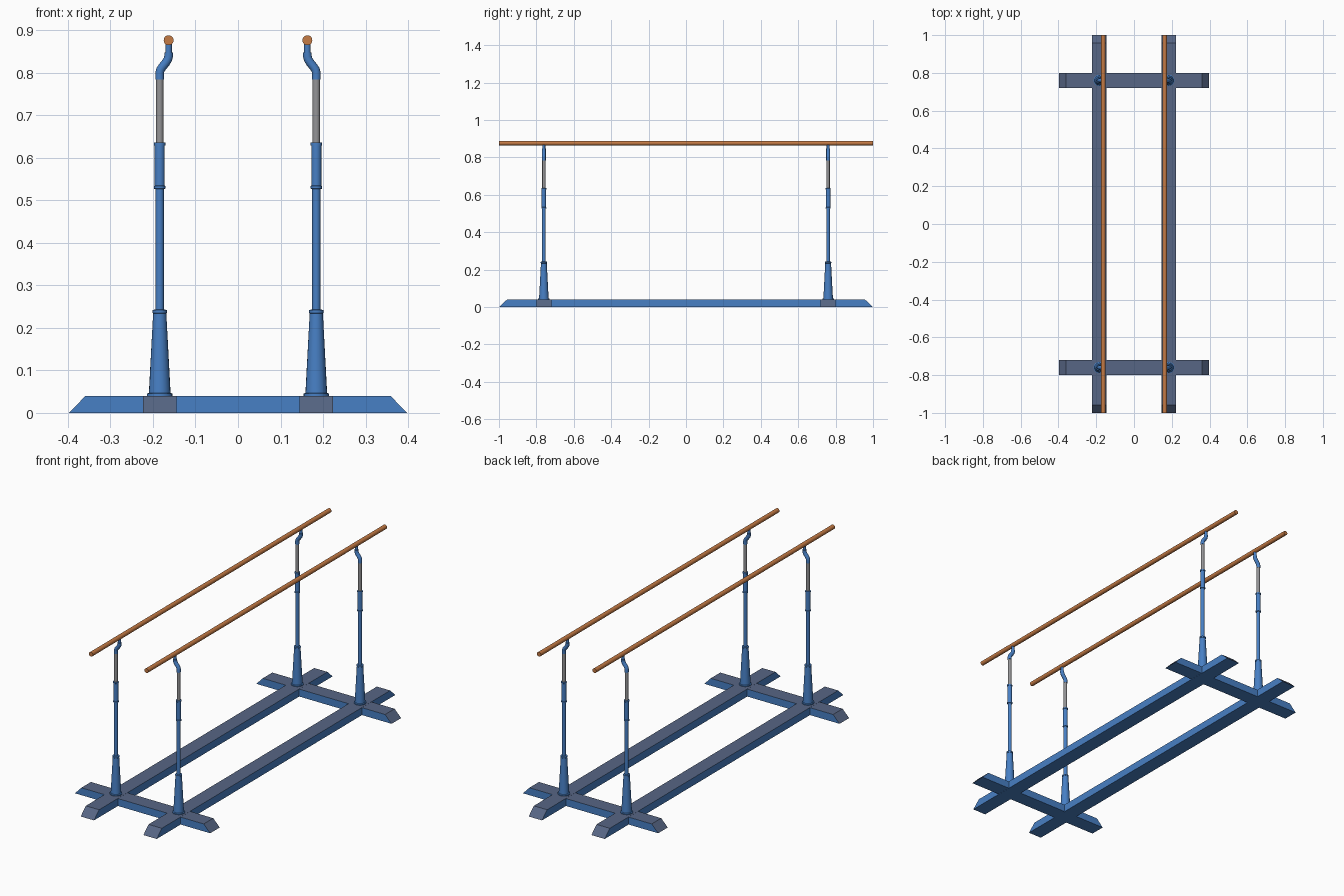
import bpy, bmesh, math
from mathutils import Vector

if "Cube" in bpy.data.objects:
    bpy.data.objects.remove(bpy.data.objects["Cube"])


def material(name, srgb):
    m = bpy.data.materials.new(name)
    lin = [((c + 0.055) / 1.055) ** 2.4 if c > 0.04 else c / 12.92 for c in srgb]
    m.diffuse_color = (*lin, 1)
    m.use_nodes = True
    m.node_tree.nodes["Principled BSDF"].inputs["Base Color"].default_value = m.diffuse_color
    return m


BLUE = material("blue paint", (0.28, 0.50, 0.77))
SLATE = material("slate top", (0.34, 0.40, 0.52))
STEEL = material("grey steel", (0.58, 0.58, 0.59))
WOOD = material("orange wood", (0.77, 0.48, 0.27))

POST_X, POST_Y, BAR_X, BAR_Z = 0.184, 0.76, 0.163, 0.876


def make_object(name, bm, mats):
    bmesh.ops.recalc_face_normals(bm, faces=bm.faces)
    me = bpy.data.meshes.new(name)
    bm.to_mesh(me)
    bm.free()
    for m in mats:
        me.materials.append(m)
    ob = bpy.data.objects.new(name, me)
    bpy.context.collection.objects.link(ob)
    return ob


def sweep(name, path, mat, sides=20):
    """Round tube through (point, radius) stations, smooth with sharp edges."""
    bm = bmesh.new()
    pts = [Vector(p) for p, r in path]
    rings = []
    for i, (p, r) in enumerate(path):
        t = (pts[min(i + 1, len(pts) - 1)] - pts[max(i - 1, 0)]).normalized()
        u = t.cross(Vector((0, 1, 0)) if abs(t.y) < 0.9 else Vector((1, 0, 0))).normalized()
        v = t.cross(u)
        rings.append([bm.verts.new(pts[i] + r * (u * math.cos(a) + v * math.sin(a)))
                      for a in (2 * math.pi * k / sides for k in range(sides))])
    for a, b in zip(rings, rings[1:]):
        for k in range(sides):
            n = (k + 1) % sides
            bm.faces.new((a[k], a[n], b[n], b[k]))
    bm.faces.new(rings[0])
    bm.faces.new(rings[-1])
    ob = make_object(name, bm, [mat])
    bpy.ops.object.select_all(action='DESELECT')
    ob.select_set(True)
    bpy.context.view_layer.objects.active = ob
    bpy.ops.object.shade_smooth_by_angle(angle=math.radians(40))
    return ob


def base_beam(name, centre, half_len, half_top, half_w, height, along_y):
    """Beam with sloped ends; upward faces are slate, the rest blue."""
    bm = bmesh.new()
    prof = [(-half_len, 0), (half_len, 0), (half_top, height), (-half_top, height)]
    f = bm.faces.new([bm.verts.new((0, l, z) if along_y else (l, 0, z)) for l, z in prof])
    axis = Vector((1, 0, 0)) if along_y else Vector((0, 1, 0))
    bmesh.ops.translate(bm, verts=bm.verts, vec=centre - axis * half_w)
    geo = bmesh.ops.extrude_face_region(bm, geom=[f], use_keep_orig=True)
    bmesh.ops.translate(bm, vec=axis * 2 * half_w,
                        verts=[g for g in geo["geom"] if isinstance(g, bmesh.types.BMVert)])
    bmesh.ops.recalc_face_normals(bm, faces=bm.faces)
    for face in bm.faces:
        face.material_index = 1 if face.normal.z > 0.1 else 0
    make_object(name, bm, [BLUE, SLATE])


# Post profile as (radius, height): flange, cone, lower tube, collars
POST = [(0.030, 0.036), (0.030, 0.045), (0.0255, 0.047), (0.0155, 0.234), (0.0170, 0.235),
        (0.0170, 0.242), (0.0098, 0.243), (0.0098, 0.526), (0.0135, 0.527), (0.0135, 0.533),
        (0.0118, 0.534), (0.0118, 0.628), (0.0135, 0.629), (0.0135, 0.635), (0.0095, 0.636)]
# Swan neck path as (share of the shift toward the bar, height, radius)
NECK = [(0, 0.784, 0.0102), (0, 0.800, 0.0102), (0.09, 0.807, 0.0102), (0.33, 0.814, 0.0102),
        (0.67, 0.823, 0.0102), (0.91, 0.831, 0.0102), (1, 0.838, 0.0102), (1, 0.847, 0.0102)]

for sx, side in ((-1, "left"), (1, "right")):
    # Long base beam and hand bar
    base_beam(f"{side}_base_beam", Vector((sx * POST_X, 0, 0)), 1.0, 0.957, 0.039, 0.04, True)
    sweep(f"{side}_hand_bar", [((sx * BAR_X, -1, BAR_Z), 0.0117), ((sx * BAR_X, 1, BAR_Z), 0.0117)], WOOD)
    for sy, end in ((-1, "front"), (1, "back")):
        x, y, tag = sx * POST_X, sy * POST_Y, f"{end}_{side}"
        # Post, sliding inner tube, swan neck and bar stub
        sweep(f"{tag}_post", [((x, y, z), r) for r, z in POST], BLUE)
        sweep(f"{tag}_inner_tube", [((x, y, 0.62), 0.0088), ((x, y, 0.79), 0.0088)], STEEL)
        sweep(f"{tag}_neck", [((x + sx * s * (BAR_X - POST_X), y, z), r) for s, z, r in NECK], BLUE)
        sweep(f"{tag}_bar_stub", [((sx * BAR_X, y, 0.84), 0.0077), ((sx * BAR_X, y, 0.872), 0.0077)], BLUE)

# Cross beams, a hair lower so the tops do not coincide
for sy, end in ((-1, "front"), (1, "back")):
    base_beam(f"{end}_cross_beam", Vector((0, sy * POST_Y, 0.0003)), 0.397, 0.359, 0.04, 0.0392, False)
